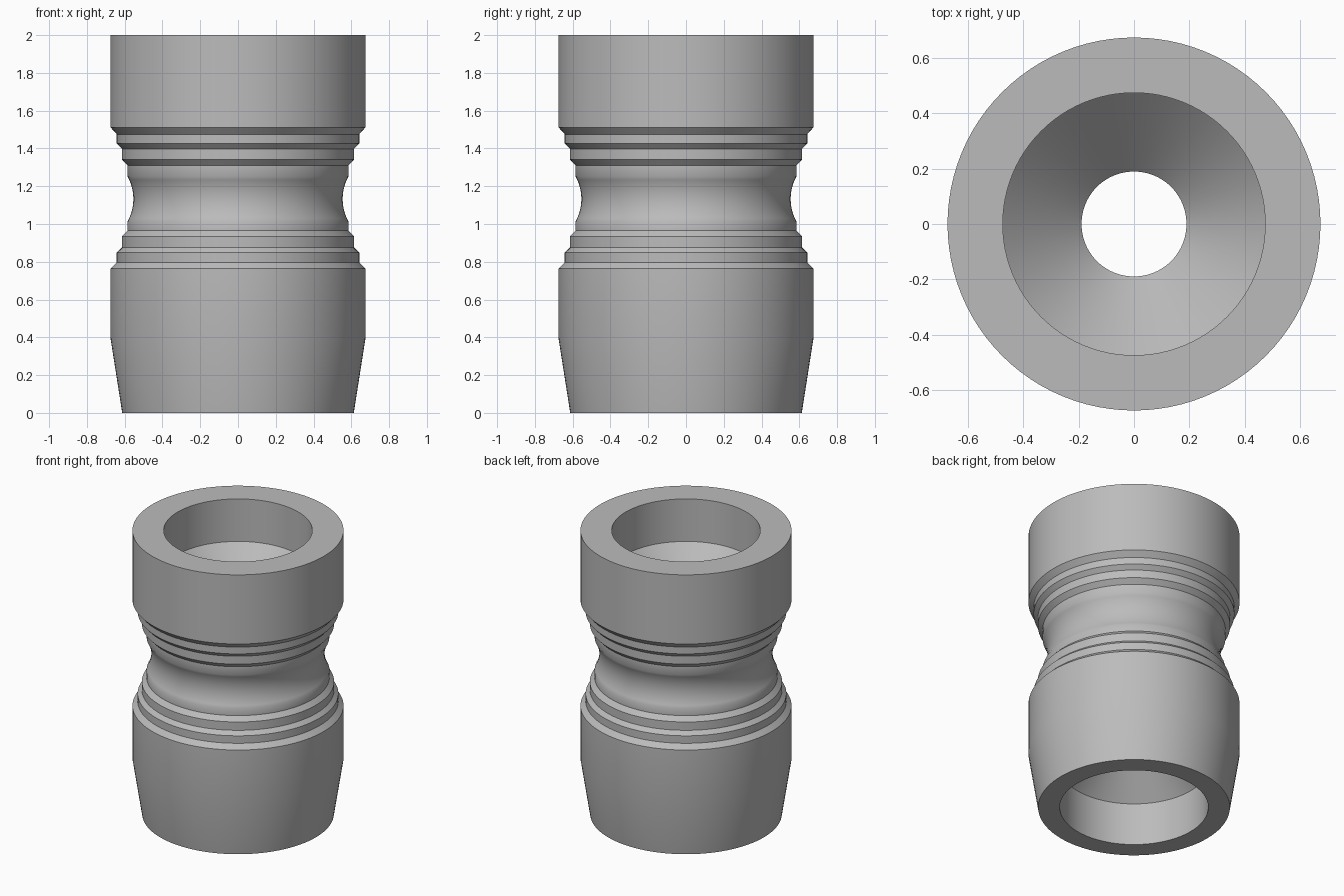
import bpy, bmesh, math

if "Cube" in bpy.data.objects:
    bpy.data.objects.remove(bpy.data.objects["Cube"])

SEGMENTS = 96

grey = bpy.data.materials.new("plain grey")
grey.diffuse_color = (0.5, 0.5, 0.5, 1.0)
grey.use_nodes = True
grey.node_tree.nodes["Principled BSDF"].inputs["Base Color"].default_value = grey.diffuse_color


def arc_waist(z0, z1, r_edge, r_min, steps):
    """Concave circular arc as (radius, z) points from z0 up to z1."""
    half, sag = (z1 - z0) / 2, r_edge - r_min
    big = (half * half + sag * sag) / (2 * sag)
    sweep = math.asin(half / big)
    pts = []
    for i in range(steps + 1):
        a = -sweep + 2 * sweep * i / steps
        pts.append((r_min + big * (1 - math.cos(a)), (z0 + z1) / 2 + big * math.sin(a)))
    return pts


def lathe(name, profile, material):
    """Revolve a closed (radius, z) loop around the z axis."""
    bm = bmesh.new()
    rings = []
    for r, z in profile:
        rings.append([bm.verts.new((r * math.cos(t), r * math.sin(t), z))
                      for t in (2 * math.pi * k / SEGMENTS for k in range(SEGMENTS))])
    for i, low in enumerate(rings):
        high = rings[(i + 1) % len(rings)]
        for k in range(SEGMENTS):
            n = (k + 1) % SEGMENTS
            bm.faces.new((low[k], low[n], high[n], high[k]))
    bmesh.ops.recalc_face_normals(bm, faces=bm.faces)
    mesh = bpy.data.meshes.new(name)
    bm.to_mesh(mesh)
    bm.free()
    mesh.materials.append(material)
    obj = bpy.data.objects.new(name, mesh)
    bpy.context.collection.objects.link(obj)
    bpy.ops.object.select_all(action='DESELECT')
    obj.select_set(True)
    bpy.context.view_layer.objects.active = obj
    bpy.ops.object.shade_smooth_by_angle(angle=math.radians(32))
    return obj


# Tapered foot and lower stepped grooves
outside = [(0.613, 0.0), (0.675, 0.395), (0.675, 0.764),
           (0.642, 0.796), (0.642, 0.849), (0.615, 0.875),
           (0.615, 0.934), (0.585, 0.965)]
# Concave waist
outside += arc_waist(1.013, 1.252, 0.585, 0.554, 12)
# Upper stepped grooves and straight collar
outside += [(0.585, 1.31), (0.615, 1.342), (0.615, 1.398),
            (0.642, 1.427), (0.642, 1.475), (0.675, 1.512), (0.675, 2.0)]
# Wide bores at both ends, funnelling into a narrow throat
inside = [(0.475, 2.0), (0.475, 1.70), (0.19, 1.415),
          (0.19, 0.585), (0.475, 0.30), (0.475, 0.0)]

lathe("sleeve_body", outside + inside, grey)
